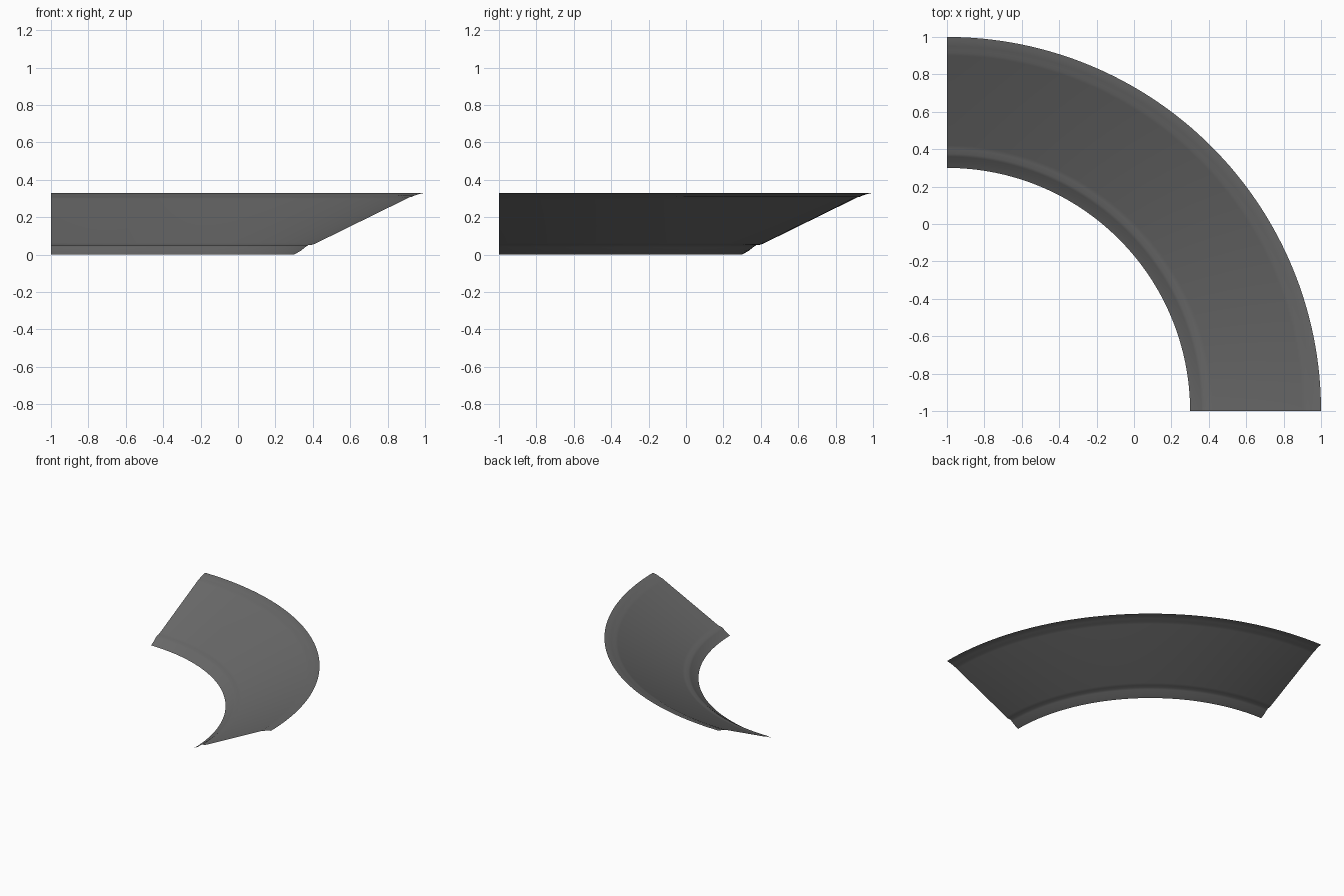
import bpy, bmesh
from math import cos, sin, pi

cube = bpy.data.objects.get("Cube")
if cube:
    bpy.data.objects.remove(cube, do_unlink=True)

grey = bpy.data.materials.new("dark grey")
grey.use_nodes = True
colour = (0.14, 0.14, 0.14, 1)
grey.diffuse_color = colour
grey.node_tree.nodes["Principled BSDF"].inputs["Base Color"].default_value = colour

# Cross-section of the sheet: inner lip, sloped panel, outer lip (radius, height)
PROFILE = [(1.30, 0), (1.335, 0.02), (1.36, 0.04), (1.375, 0.05), (1.40, 0.053),
           (1.42, 0.062), (1.90, 0.298), (1.915, 0.306), (1.93, 0.309),
           (1.95, 0.318), (1.975, 0.325), (2.0, 0.33)]
STEPS = 64

# Quarter-turn sweep about the corner
bm = bmesh.new()
rows = []
for i in range(STEPS + 1):
    a = pi / 2 * i / STEPS
    rows.append([bm.verts.new((r * cos(a) - 1, r * sin(a) - 1, z)) for r, z in PROFILE])
for p, q in zip(rows, rows[1:]):
    for j in range(len(PROFILE) - 1):
        bm.faces.new((p[j], p[j + 1], q[j + 1], q[j]))

mesh = bpy.data.meshes.new("curved_panel")
bm.to_mesh(mesh)
bm.free()
mesh.materials.append(grey)
panel = bpy.data.objects.new("curved_panel", mesh)
bpy.context.collection.objects.link(panel)
bpy.context.view_layer.objects.active = panel
panel.select_set(True)
bpy.ops.object.shade_smooth_by_angle(angle=pi / 5)
